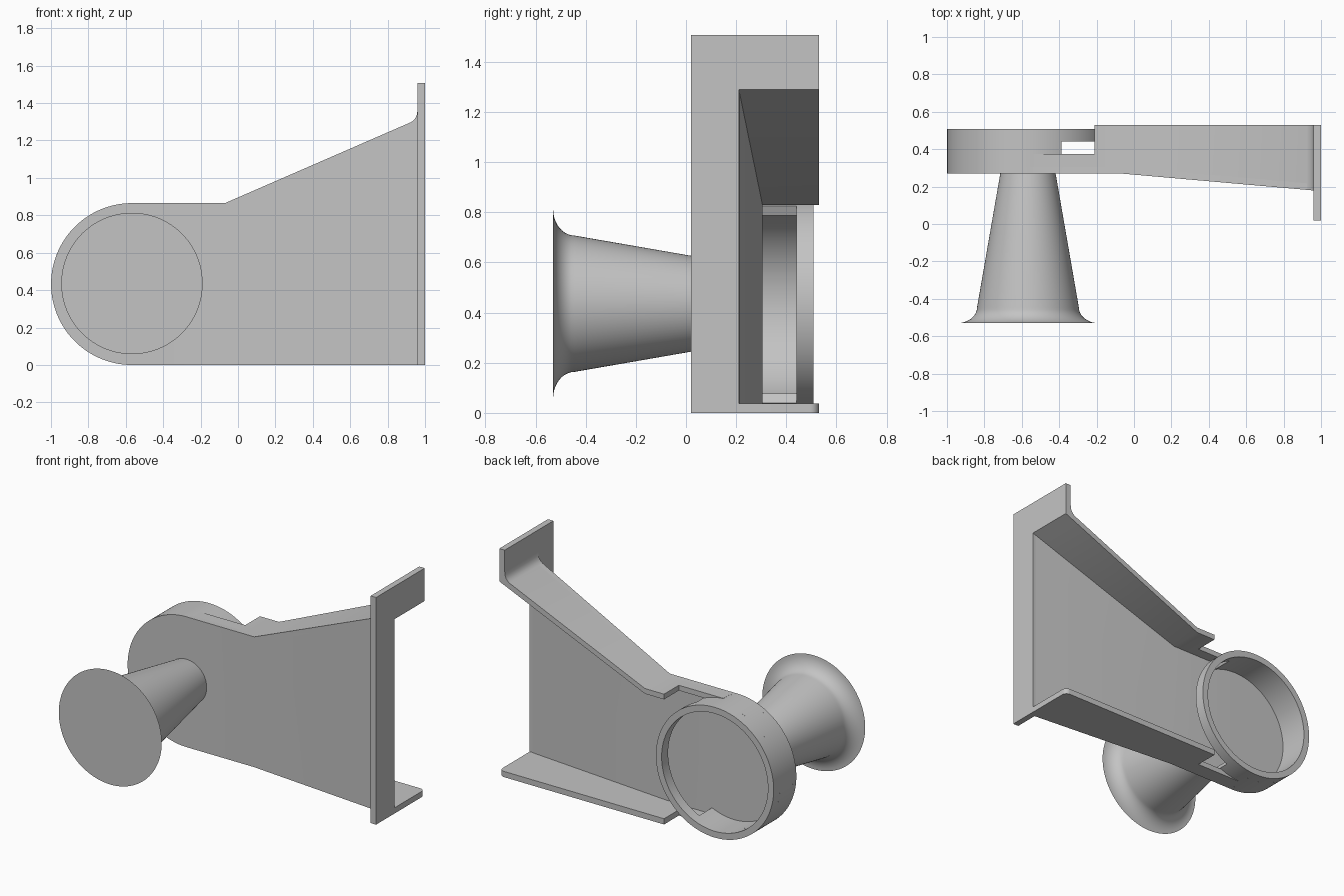
import bpy, bmesh
from math import sin, cos, pi, sqrt, radians

cube = bpy.data.objects.get("Cube")
if cube:
    bpy.data.objects.remove(cube)

grey = bpy.data.materials.new("plain_grey")
grey.use_nodes = True
colour = (0.55, 0.55, 0.55, 1)
grey.diffuse_color = colour
grey.node_tree.nodes["Principled BSDF"].inputs["Base Color"].default_value = colour

CX, CZ, R = -0.567, 0.4325, 0.4325    # round end centre and radius
KNEE, STEP, BACK = -0.07, -0.21, 0.53
WALL = 0.035


def front(x):
    """Front surface of the web: flat, then slanting forward."""
    return 0.27 - max(0, x - KNEE) * 0.088


def top(x):
    return 2 * R + max(0, x - KNEE) * 0.435


def under(x):
    return 2 * R - WALL + max(0, x - KNEE) * 0.43


def loft(name, rings, closed=False):
    """Skin a row of cross-sections, capping the ends unless closed."""
    bm = bmesh.new()
    loops = [[bm.verts.new(p) for p in ring] for ring in rings]
    n = len(loops[0])
    pairs = list(zip(loops, loops[1:])) + ([(loops[-1], loops[0])] if closed else [])
    for a, b in pairs:
        for i in range(n):
            j = (i + 1) % n
            bm.faces.new((a[i], a[j], b[j], b[i]))
    if not closed:
        bm.faces.new(loops[0])
        bm.faces.new(loops[-1])
    bmesh.ops.remove_doubles(bm, verts=bm.verts, dist=1e-5)
    bmesh.ops.recalc_face_normals(bm, faces=bm.faces)
    mesh = bpy.data.meshes.new(name)
    bm.to_mesh(mesh)
    bm.free()
    obj = bpy.data.objects.new(name, mesh)
    obj.data.materials.append(grey)
    bpy.context.collection.objects.link(obj)
    bpy.ops.object.select_all(action='DESELECT')
    obj.select_set(True)
    bpy.context.view_layer.objects.active = obj
    bpy.ops.object.shade_smooth_by_angle(angle=radians(30))
    return obj


def bar(name, stations):
    """Loft rectangles given as (x, y0, y1, z0, z1) along x."""
    return loft(name, [[(x, y0, z0), (x, y1, z0), (x, y1, z1), (x, y0, z1)]
                       for x, y0, y1, z0, z1 in stations])


def round_wall(name, y0, y1, inner, start=0, end=2 * pi, steps=96):
    """Curved wall around the round end between two angles."""
    full = end - start > 6.28
    rings = []
    for i in range(steps if full else steps + 1):
        a = start + (end - start) * i / steps
        rings.append([(CX + r * cos(a), y, CZ + r * sin(a))
                      for r, y in ((inner, y0), (R, y0), (R, y1), (inner, y1))])
    return loft(name, rings, full)


# Web plate: half-round end, flat middle and slanted part
stations = []
for i in range(49):
    a = max(pi / 2 * i / 48, 0.001)
    stations.append((CX - R * cos(a), 0.27, 0.27 + WALL, CZ - R * sin(a), CZ + R * sin(a)))
for x in (KNEE, 0.98):
    stations.append((x, front(x), front(x) + WALL, 0, top(x)))
bar("web_plate", stations)

# Round housing: partial wall near the web, complete rim at the back
INNER = R - 0.042
cut = pi - 1.999
round_wall("housing_wall", 0.28, 0.44, INNER, cut, 2 * pi - cut)
round_wall("housing_rim", 0.44, 0.508, INNER)

# Top flange with a fillet into the end plate
fillet = [(0.925, top(0.925)), (0.94, 1.309), (0.95, 1.322), (0.957, 1.34),
          (0.96, 1.365), (1.0, 1.365)]
profile = [(STEP, top(STEP)), (KNEE, top(KNEE))] + fillet
bar("top_flange", [(x, front(x), BACK, under(x), z) for x, z in profile])

# Bottom flange with a rounded outer corner
C = 0.035
path = [(STEP, BACK), (KNEE, BACK)]
path += [(1 - C + C * sin(a), BACK - C + C * cos(a))
         for a in [pi / 2 * i / 8 for i in range(9)]]
bar("bottom_flange", [(x, front(x), y, 0, 0.038) for x, y in path])

# Narrow flange strips that run into the round end
for name, z in (("top_strip", 2 * R - WALL), ("bottom_strip", 0)):
    bar(name, [(x, 0.272, 0.375, z, z + WALL) for x in (CX + 0.03, STEP)])

# End plate: tall front strip and full-width head above the opening
inside = front(1) + WALL
bar("end_plate", [(x, 0.02, inside, 0, 1.508) for x in (0.96, 1)])
bar("end_plate_head", [(x, inside, BACK, under(1), 1.508) for x in (0.96, 1)])

# Flared knob on the front
outline = [(0.275, 0.147), (-0.445, 0.272)]
outline += [(-0.445 - 0.085 * sin(a), 0.378 - 0.106 * cos(a))
            for a in [pi / 2 * i / 10 for i in range(1, 11)]]
SIDES = 96
loft("flared_knob", [[(CX + r * cos(2 * pi * i / SIDES), y, CZ + 0.003 + r * sin(2 * pi * i / SIDES))
                      for i in range(SIDES)] for y, r in outline])
